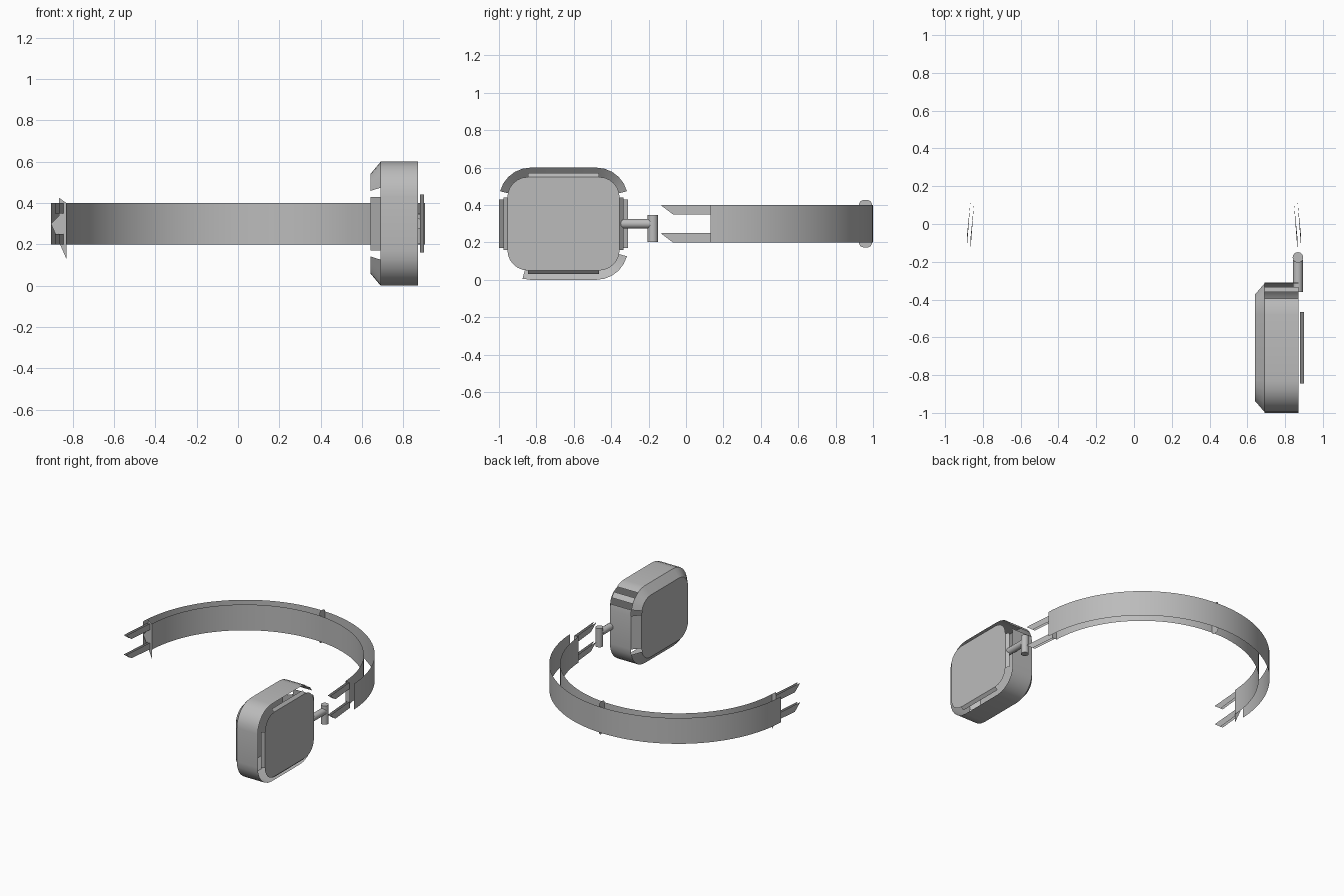
import bpy
from math import sin, cos, pi, radians

cube = bpy.data.objects.get("Cube")
if cube:
    bpy.data.objects.remove(cube, do_unlink=True)

grey = bpy.data.materials.new("plain_grey")
grey.use_nodes = True
COLOUR = (0.5, 0.5, 0.5, 1)
grey.diffuse_color = COLOUR
grey.node_tree.nodes["Principled BSDF"].inputs["Base Color"].default_value = COLOUR


def make(name, verts, faces, smooth=True):
    mesh = bpy.data.meshes.new(name)
    mesh.from_pydata(verts, [], faces)
    mesh.materials.append(grey)
    obj = bpy.data.objects.new(name, mesh)
    bpy.context.collection.objects.link(obj)
    if smooth:
        bpy.ops.object.select_all(action='DESELECT')
        obj.select_set(True)
        bpy.context.view_layer.objects.active = obj
        bpy.ops.object.shade_smooth_by_angle(angle=radians(30))
    return obj


# Ear cup cross-section: rounded rectangle in the yz plane
STEPS = 6
CORNER = STEPS + 1


def ring(x, half_y, half_z, radius):
    points = []
    for c, (sy, sz) in enumerate([(1, 1), (-1, 1), (-1, -1), (1, -1)]):
        for i in range(CORNER):
            a = (c + i / STEPS) * pi / 2
            points.append((x, -0.655 + sy * (half_y - radius) + radius * cos(a),
                           0.3 + sz * (half_z - radius) + radius * sin(a)))
    return points


def strip(name, a, b, skip=()):
    n = len(a)
    faces = [(i, (i + 1) % n, n + (i + 1) % n, n + i) for i in range(n) if i not in skip]
    return make(name, a + b, faces)


def sheet(name, points):
    return make(name, points, [tuple(range(len(points)))], False)


# Ear cup shell, open towards the outside, with some corner slats missing
wall_out = ring(0.87, 0.345, 0.3, 0.17)
wall_in = ring(0.69, 0.345, 0.3, 0.17)
cushion = ring(0.64, 0.285, 0.24, 0.11)
strip("cup_wall", wall_out, wall_in, {1, 3})
front_bottom, back_bottom = 2 * CORNER, 3 * CORNER
gaps = {0, CORNER + STEPS - 1, back_bottom + STEPS - 1}
gaps |= set(range(front_bottom, front_bottom + 5))
strip("cup_chamfer", wall_in, cushion, gaps)
sheet("inner_pad", cushion[::-1])

# Outer panel with a bevelled rim along its straight sides only
panel = ring(0.9, 0.3, 0.25, 0.11)
rim = ring(0.88, 0.32, 0.27, 0.13)
sheet("outer_panel", panel)
corners = {i for i in range(len(rim)) if i % CORNER != STEPS}
strip("panel_rim", rim, panel, corners)


# Headband: two thin curved ribbons
def ribbon(name, rx, ry, start):
    n = 64
    path = [start + (pi - 2 * start) * i / n for i in range(n + 1)]
    verts = [(rx * cos(a), 0.1 + ry * sin(a), z) for z in (0.2, 0.4) for a in path]
    faces = [(i, i + 1, n + 2 + i, n + 1 + i) for i in range(n)]
    make(name, verts, faces)


ribbon("band_outer", 0.905, 0.9, 0.033)
ribbon("band_inner", 0.83, 0.82, 0.037)

# Rounded divider between the ribbons
sheet("band_divider", [(0.05, 0.96 + 0.035 * sy * w, 0.3 + sz * h)
                       for sy, sz, seq in [(1, 1, 1), (-1, 1, -1), (-1, -1, 1), (1, -1, -1)]
                       for w, h in [(1, 0.105), (0.8, 0.12), (0.4, 0.126)][::seq]])

# Slider prongs at both ends, each a pair of thin sheets
for side, label in ((1, "left"), (-1, "right")):
    for low, level in ((0.2, "lower"), (0.35, "upper")):
        for x, layer in ((0.865, "inner"), (0.885, "outer")):
            sheet(f"{label}_{level}_prong_{layer}",
                  [(side * (x - 0.02), 0.13, low), (side * x, -0.07, low),
                   (side * x, -0.13, low + 0.045), (side * x, -0.13, low + 0.05),
                   (side * (x - 0.02), 0.13, low + 0.05)])

# End plates closing the band
sheet("right_end_plate", [(x, 0.13, z) for x, z in
      [(-0.865, 0.425), (-0.83, 0.4), (-0.83, 0.13), (-0.865, 0.21), (-0.905, 0.3), (-0.865, 0.34)]])
sheet("left_end_plate", [(x, 0.13, z) for x, z in
      [(0.83, 0.2), (0.87, 0.2), (0.87, 0.4), (0.83, 0.4)]])


# Hinge: rod out of the cup and upright pin
def cylinder(name, radius, depth, location, rotation=(0, 0, 0)):
    bpy.ops.mesh.primitive_cylinder_add(vertices=16, radius=radius, depth=depth,
                                        location=location, rotation=rotation)
    obj = bpy.context.object
    obj.name = name
    obj.data.materials.append(grey)
    bpy.ops.object.shade_smooth_by_angle(angle=radians(30))


cylinder("hinge_rod", 0.026, 0.17, (0.868, -0.275, 0.3), (pi / 2, 0, 0))
cylinder("hinge_pin", 0.028, 0.145, (0.868, -0.177, 0.275))
